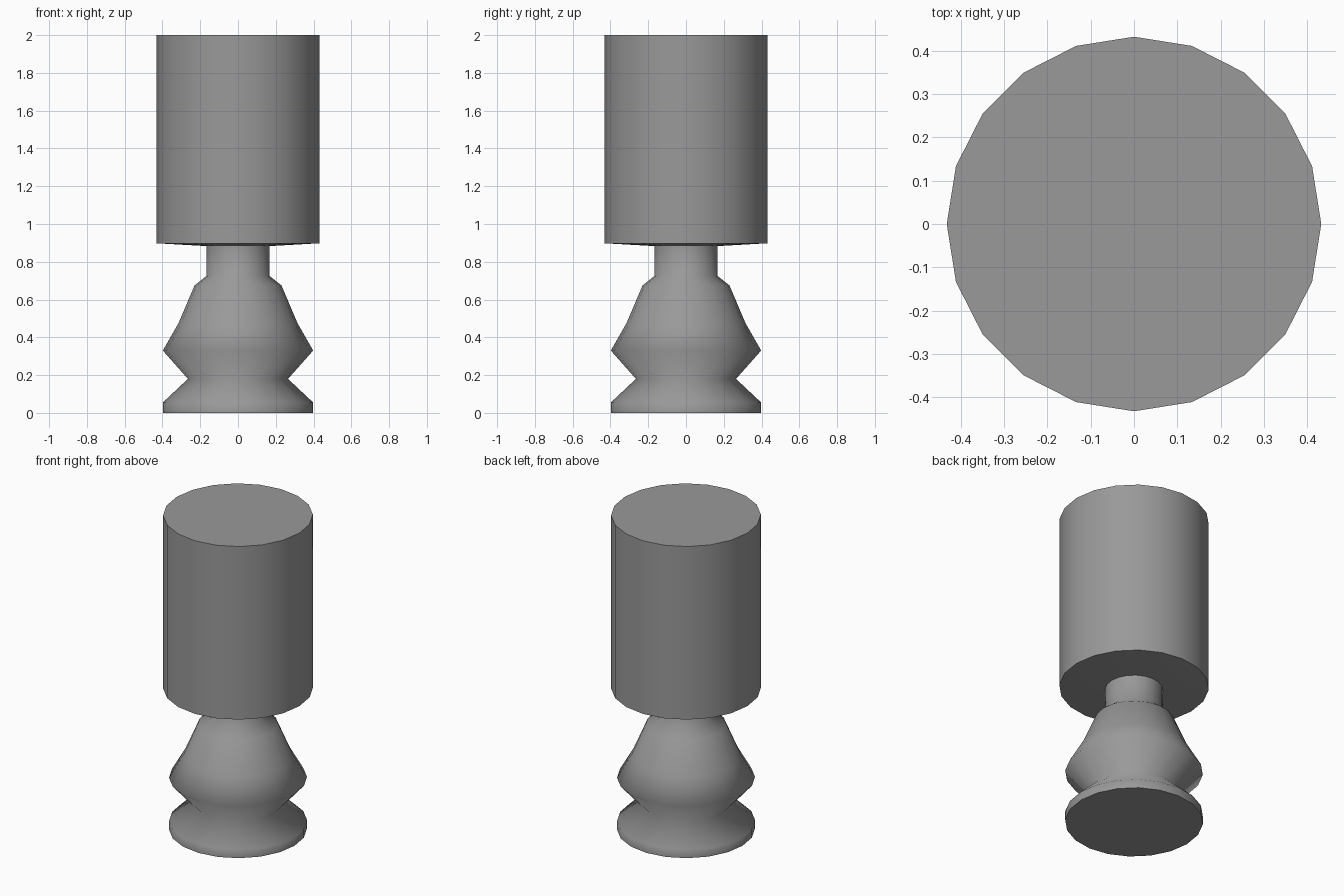
import bpy, bmesh
from math import radians, sin, cos, tau

if "Cube" in bpy.data.objects:
    bpy.data.objects.remove(bpy.data.objects["Cube"])

SIDES = 20

# Dark grey finish
grey = bpy.data.materials.new("dark_grey")
grey.diffuse_color = (0.32, 0.32, 0.32, 1)
grey.use_nodes = True
grey.node_tree.nodes["Principled BSDF"].inputs["Base Color"].default_value = grey.diffuse_color


def lathe(name, profile, smooth_angle):
    """Revolve (radius, z) points around z and cap both ends."""
    bm = bmesh.new()
    rings = [[bm.verts.new((r * cos(tau * i / SIDES), r * sin(tau * i / SIDES), z))
              for i in range(SIDES)] for r, z in profile]
    for a, b in zip(rings, rings[1:]):
        for i in range(SIDES):
            j = (i + 1) % SIDES
            bm.faces.new((a[i], a[j], b[j], b[i]))
    bm.faces.new(rings[0][::-1])
    bm.faces.new(rings[-1])
    mesh = bpy.data.meshes.new(name)
    bm.to_mesh(mesh)
    bm.free()
    mesh.materials.append(grey)
    obj = bpy.data.objects.new(name, mesh)
    bpy.context.collection.objects.link(obj)
    bpy.ops.object.select_all(action='DESELECT')
    obj.select_set(True)
    bpy.context.view_layer.objects.active = obj
    bpy.ops.object.shade_smooth_by_angle(angle=radians(smooth_angle))
    return obj


# Turned base: foot, waist, belly, shoulder and neck, smooth except the caps
lathe("lamp_base", [(0.398, 0), (0.398, 0.055), (0.265, 0.18), (0.398, 0.33),
                    (0.315, 0.475), (0.23, 0.675), (0.167, 0.725), (0.167, 0.883)], 89)

# Drum shade with a slightly dished underside
lathe("lamp_shade", [(0.167, 0.883), (0.432, 0.898), (0.432, 2.0)], 40)
